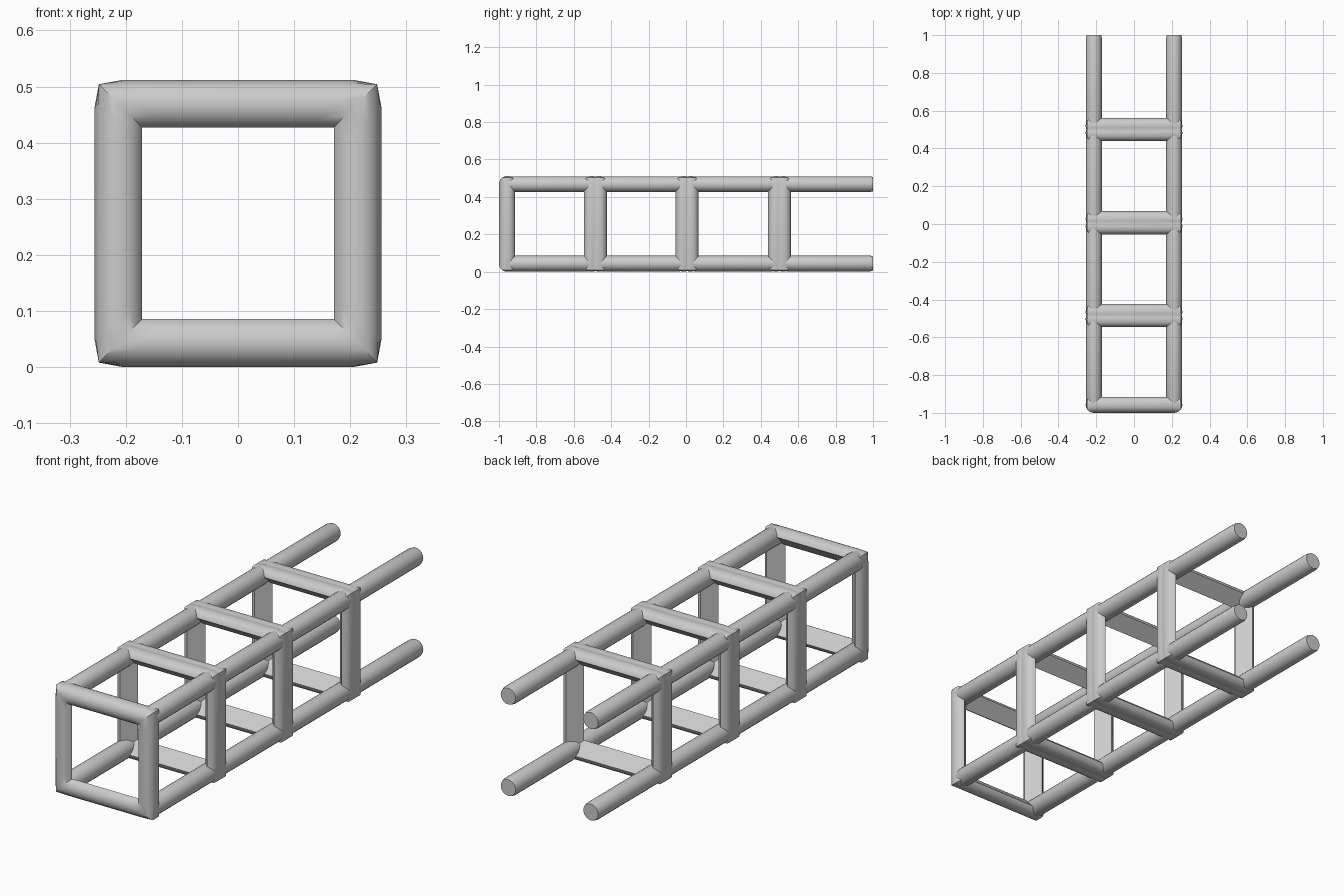
import bpy, bmesh
from math import sin, cos, pi, radians, acos, degrees

if "Cube" in bpy.data.objects:
    bpy.data.objects.remove(bpy.data.objects["Cube"])

MID_Z = 0.256      # height of the truss axis
C = 0.212          # distance of the tube centres from the axis
R = 0.044          # tube radius
SEAMS = (-0.485, 0.006, 0.5)


def finish(bm, name):
    bmesh.ops.recalc_face_normals(bm, faces=bm.faces)
    mesh = bpy.data.meshes.new(name)
    bm.to_mesh(mesh)
    bm.free()
    obj = bpy.data.objects.new(name, mesh)
    bpy.context.collection.objects.link(obj)
    bpy.ops.object.select_all(action='DESELECT')
    obj.select_set(True)
    bpy.context.view_layer.objects.active = obj
    bpy.ops.object.shade_smooth_by_angle(angle=radians(32))
    return obj


def arc(cy, a0, a1, n):
    """Arc of (y, distance from axis) points in degrees."""
    angles = [radians(a0 + (a1 - a0) * i / n) for i in range(n + 1)]
    return [(cy + R * cos(a), C + R * sin(a)) for a in angles]


def square_frame(name, profile):
    """Sweep a closed profile round a square with mitred, slightly cut corners."""
    bm = bmesh.new()
    loops = []
    for y, r in profile:
        c = min(r, 0.248)
        side = [(c, c), (0.8 * r, r), (-0.8 * r, r)]
        loop = []
        for k in range(4):
            for x, z in side:
                for _ in range(k):
                    x, z = -z, x
                loop.append(bm.verts.new((x, y, MID_Z + z)))
        loops.append(loop)
    for i, a in enumerate(loops):
        b = loops[(i + 1) % len(loops)]
        for j in range(12):
            k = (j + 1) % 12
            bm.faces.new((a[j], a[k], b[k], b[j]))
    return finish(bm, name)


def rail(name, x, z, stations, sides=20):
    """Round rail along y, given (y, radius) stations."""
    bm = bmesh.new()
    rings = []
    for y, r in stations:
        rings.append([bm.verts.new((x + r * cos(2 * pi * i / sides), y,
                                    z + r * sin(2 * pi * i / sides)))
                      for i in range(sides)])
    for a, b in zip(rings, rings[1:]):
        for j in range(sides):
            k = (j + 1) % sides
            bm.faces.new((a[j], a[k], b[k], b[j]))
    bm.faces.new(rings[0])
    bm.faces.new(rings[-1])
    return finish(bm, name)


# front frame: single tube with a flat cut on its inner diagonal
square_frame("front_frame", arc(-1 + R, 20, 250, 16))

# cross frames: two tubes pressed together, grooved outside, ridged inside
OFF = 0.019
meet = degrees(acos(OFF / R))
for n, s in enumerate(SEAMS, 1):
    lobe = arc(s - OFF, 165, meet, 8)
    mirrored = [(2 * s - y, r) for y, r in reversed(lobe[:-1])]
    square_frame(f"cross_frame_{n}", lobe + mirrored + [(s, 0.172)])

# four long rails, pinched at each seam, running on as open rods at the back
stations = [(-0.985, 0.03), (-0.95, 0.042)]
for s in SEAMS:
    stations += [(s - 0.04, 0.042), (s, 0.037), (s + 0.04, 0.042)]
stations += [(0.985, 0.042), (1.0, 0.038)]
for sx, side in ((-1, "left"), (1, "right")):
    for sz, level in ((-1, "lower"), (1, "upper")):
        rail(f"{level}_{side}_rail", sx * C, MID_Z + sz * C, stations)
